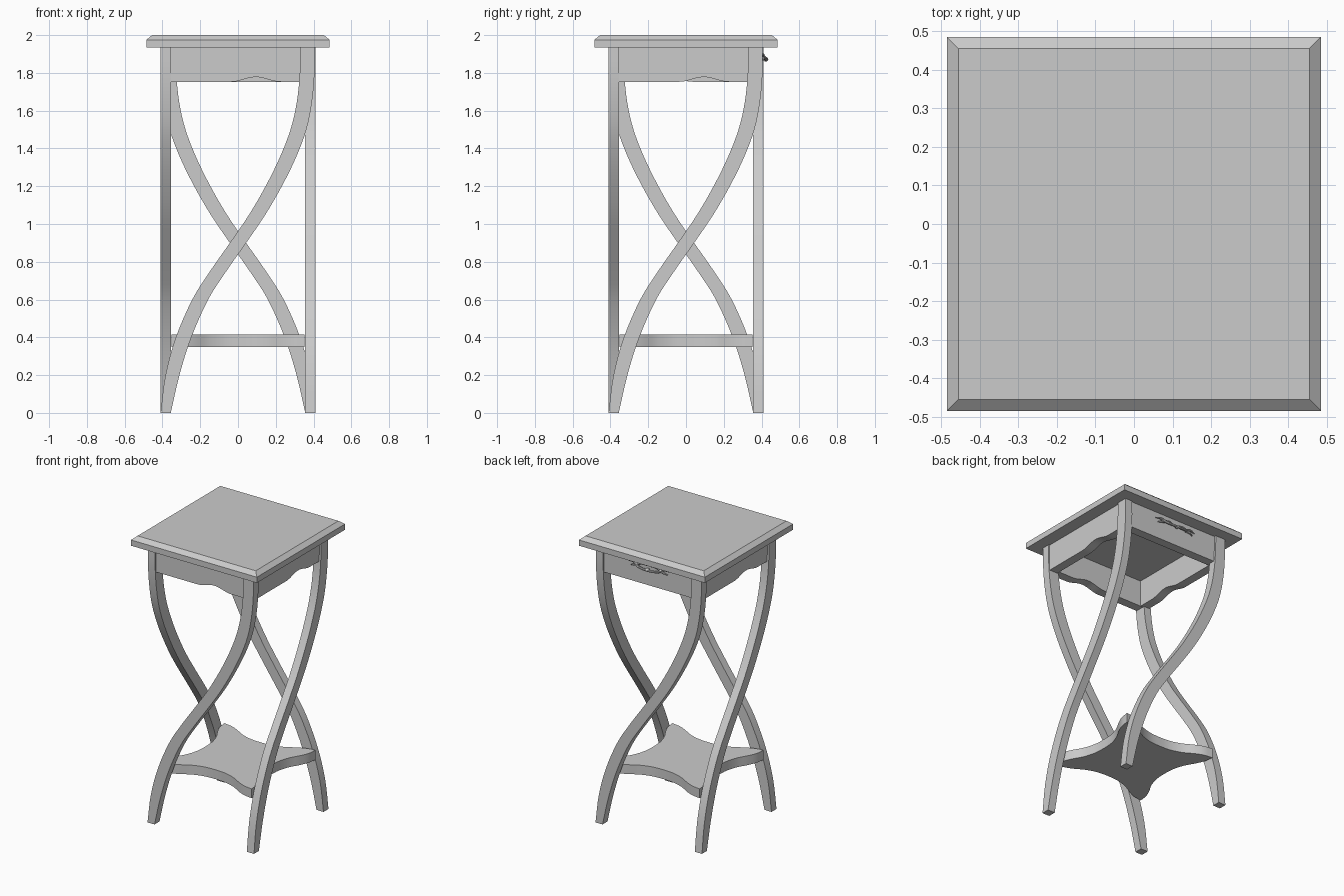
import bpy, bmesh, math
from mathutils import Matrix, Vector

cube = bpy.data.objects.get("Cube")
if cube:
    bpy.data.objects.remove(cube, do_unlink=True)

# One painted grey for the whole table
GREY = (0.6, 0.6, 0.6, 1)
paint = bpy.data.materials.new("grey_paint")
paint.use_nodes = True
paint.diffuse_color = GREY
paint.node_tree.nodes["Principled BSDF"].inputs["Base Color"].default_value = GREY


def finish(name, bm, turn=0, smooth=True):
    """Turn the mesh about z, link it and shade it."""
    bmesh.ops.rotate(bm, verts=bm.verts, matrix=Matrix.Rotation(turn, 3, 'Z'))
    bmesh.ops.recalc_face_normals(bm, faces=bm.faces)
    mesh = bpy.data.meshes.new(name)
    bm.to_mesh(mesh)
    bm.free()
    obj = bpy.data.objects.new(name, mesh)
    bpy.context.collection.objects.link(obj)
    mesh.materials.append(paint)
    if smooth:
        bpy.ops.object.select_all(action='DESELECT')
        obj.select_set(True)
        bpy.context.view_layer.objects.active = obj
        bpy.ops.object.shade_smooth_by_angle(angle=math.radians(30))


def loft(rings):
    """Skin a list of equal rings and cap both ends."""
    bm = bmesh.new()
    rows = [[bm.verts.new(p) for p in ring] for ring in rings]
    n = len(rows[0])
    for a, b in zip(rows, rows[1:]):
        for i in range(n):
            j = (i + 1) % n
            bm.faces.new((a[i], a[j], b[j], b[i]))
    bm.faces.new(rows[0])
    bm.faces.new(rows[-1])
    return bm


def spline(points, steps):
    """Smooth curve through the points."""
    pts = [Vector(p) for p in points]
    pts = [2 * pts[0] - pts[1]] + pts + [2 * pts[-1] - pts[-2]]
    out = []
    for a, b, c, d in zip(pts, pts[1:], pts[2:], pts[3:]):
        for s in range(steps):
            t = s / steps
            out.append(b + 0.5 * t * (c - a + t * (2 * a - 5 * b + 4 * c - d
                                                  + t * (3 * b - a - 3 * c + d))))
    return out + [pts[-2]]


# Table top with a chamfered upper rim
def square(r, z):
    return [(-r, -r, z), (r, -r, z), (r, r, z), (-r, r, z)]


finish("table_top", loft([square(0.485, 1.935), square(0.485, 1.975), square(0.455, 2)]),
       smooth=False)

# Leg centre line: height, sideways position, half width
LEG = [(0, -0.383, 0.027), (0.2, -0.347, 0.037), (0.4, -0.288, 0.041), (0.6, -0.2, 0.042),
       (0.75, -0.105, 0.043), (0.9, 0, 0.043), (1.05, 0.102, 0.043), (1.2, 0.189, 0.043),
       (1.35, 0.263, 0.043), (1.5, 0.32, 0.042), (1.65, 0.352, 0.04), (1.8, 0.366, 0.039),
       (1.936, 0.368, 0.037)]
LEG_OUT, LEG_IN = -0.41, -0.355


def leg():
    return loft([[(x - w, LEG_OUT, z), (x + w, LEG_OUT, z), (x + w, LEG_IN, z), (x - w, LEG_IN, z)]
                 for z, x, w in spline(LEG, 4)])


# Apron board, optionally with a bell-shaped arch cut in its lower edge
def apron(arched):
    left, right, n = -0.357, 0.333, 40
    front, back, top = -0.397, -0.335, 1.936
    rings = []
    for i in range(n + 1):
        x = left + (right - left) * i / n
        u = (x - 0.095) / 0.13
        rise = 0.0125 * (1 + math.cos(math.pi * u)) if arched and abs(u) < 1 else 0
        z = 1.753 + rise
        rings.append([(x, front, z), (x, front, top), (x, back, top), (x, back, z)])
    return loft(rings)


sides = ["front", "right", "back", "left"]
for k, side in enumerate(sides):
    finish(side + "_leg", leg(), k * math.pi / 2)
    name = "drawer_front" if side == "back" else side + "_apron"
    finish(name, apron(side != "back"), k * math.pi / 2)

# Lower shelf: broad square with gently hollowed sides and pointed corners
HALF = [(0, -0.25), (0.08, -0.255), (0.16, -0.279), (0.23, -0.318), (0.29, -0.343), (0.352, -0.352)]
edge = [(-x, y) for x, y in HALF[:0:-1]] + HALF
outline = []
for k in range(4):
    turn = Matrix.Rotation(k * math.pi / 2, 2)
    outline += [turn @ p for p in spline(edge, 4)[:-1]]
finish("lower_shelf", loft([[(p.x, p.y, z) for p in outline] for z in (0.35, 0.415)]))


# Ornate drawer pull on the back: swept bail, leaves and rosettes
def tube(path, radius, taper=False, n=8):
    pts = spline(path, 5)
    rings = []
    for i, p in enumerate(pts):
        d = (pts[min(i + 1, len(pts) - 1)] - pts[max(i - 1, 0)]).normalized()
        side = d.cross(Vector((0, 1, 0))).normalized()
        r = radius * (1 - 0.8 * i / len(pts) if taper else 1)
        rings.append([p + r * (side * math.cos(a) + side.cross(d) * math.sin(a))
                      for a in (2 * math.pi * j / n for j in range(n))])
    return loft(rings)


finish("pull_bail", tube([(-0.1, 0.41, 1.888), (-0.07, 0.422, 1.874), (0, 0.427, 1.87),
                          (0.07, 0.422, 1.874), (0.1, 0.41, 1.888)], 0.008))
for s, label in ((-1, "left"), (1, "right")):
    finish(label + "_pull_upper_leaf", tube([(s * 0.09, 0.404, 1.885), (s * 0.12, 0.408, 1.896),
                                             (s * 0.16, 0.402, 1.89)], 0.012, True))
    finish(label + "_pull_lower_leaf", tube([(s * 0.09, 0.404, 1.885), (s * 0.115, 0.41, 1.874),
                                             (s * 0.14, 0.402, 1.866)], 0.011, True))
    finish(label + "_pull_scroll", tube([(s * 0.09, 0.404, 1.886), (s * 0.05, 0.408, 1.896),
                                         (s * 0.01, 0.403, 1.89)], 0.01, True))
for s, label in ((-0.095, "left"), (0, "middle"), (0.095, "right")):
    bm = bmesh.new()
    y, z = (0.422, 1.872) if s == 0 else (0.406, 1.886)
    place = Matrix.Translation((s, y, z)) @ Matrix.Diagonal((1, 0.9, 0.8, 1))
    bmesh.ops.create_uvsphere(bm, u_segments=12, v_segments=8, radius=0.015, matrix=place)
    finish(label + "_pull_rosette", bm)
